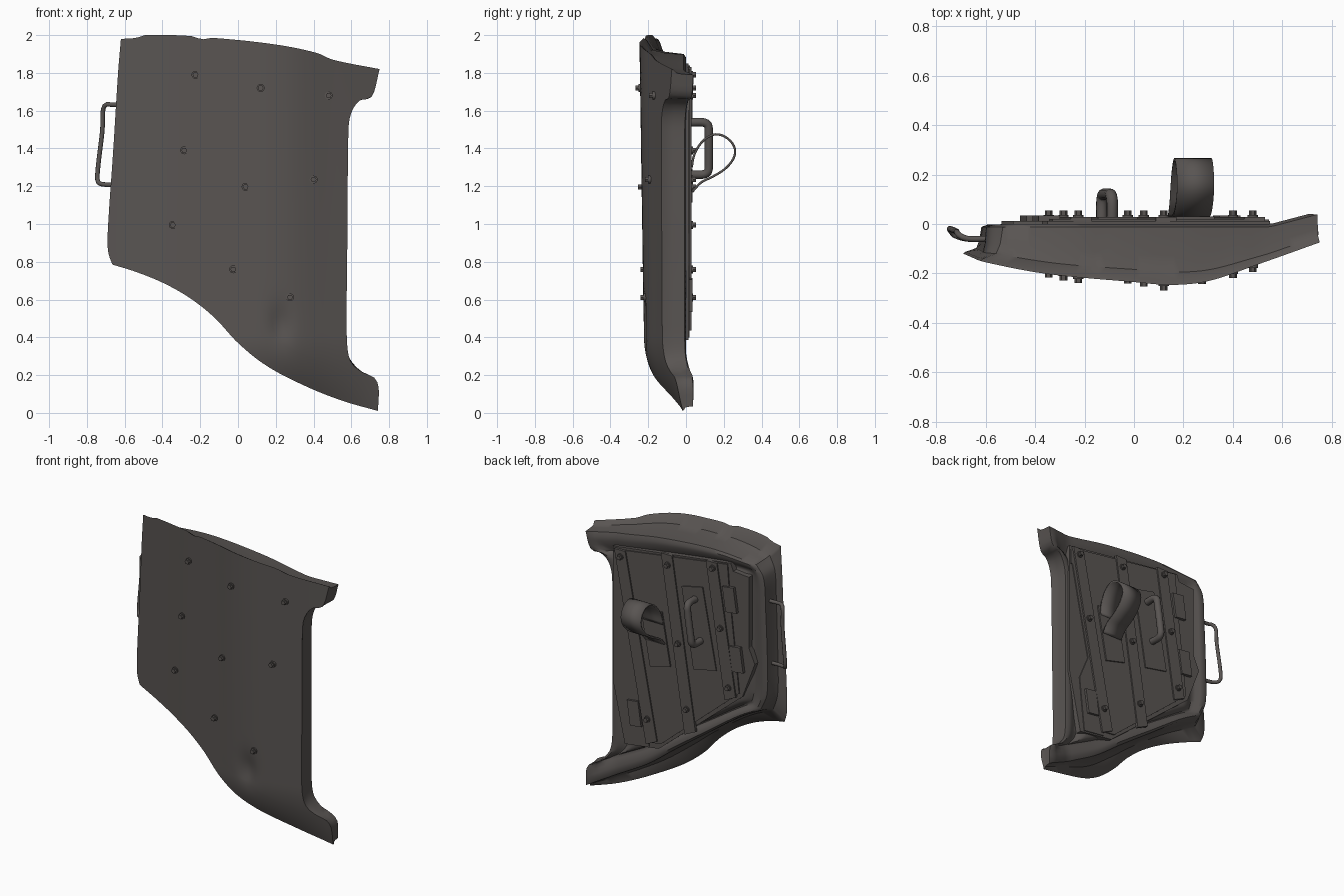
import bpy, bmesh, math
from mathutils import Vector

if "Cube" in bpy.data.objects:
    bpy.data.objects.remove(bpy.data.objects["Cube"])

mat = bpy.data.materials.new("dark_metal")
mat.diffuse_color = (0.10, 0.09, 0.085, 1)
mat.use_nodes = True
mat.node_tree.nodes["Principled BSDF"].inputs["Base Color"].default_value = mat.diffuse_color


def finish(name, bm, angle=35):
    bmesh.ops.recalc_face_normals(bm, faces=bm.faces)
    me = bpy.data.meshes.new(name)
    bm.to_mesh(me)
    bm.free()
    ob = bpy.data.objects.new(name, me)
    bpy.context.collection.objects.link(ob)
    me.materials.append(mat)
    bpy.ops.object.select_all(action='DESELECT')
    ob.select_set(True)
    bpy.context.view_layer.objects.active = ob
    bpy.ops.object.shade_smooth_by_angle(angle=math.radians(angle))
    return ob


def curve(pts, n):
    """Smooth curve through the points, resampled evenly to n+1 points."""
    p = [Vector((q[0], 0, q[1])) if len(q) == 2 else Vector(q) for q in pts]
    d = []
    for i in range(len(p) - 1):
        a, b, c, e = p[max(i - 1, 0)], p[i], p[i + 1], p[min(i + 2, len(p) - 1)]
        k = (c - b).length
        m0 = (c - a).normalized() * k
        m1 = (e - b).normalized() * k
        for s in range(16):
            t = s / 16
            d.append(b * (2*t**3 - 3*t*t + 1) + m0 * (t**3 - 2*t*t + t)
                     + c * (3*t*t - 2*t**3) + m1 * (t**3 - t*t))
    d.append(p[-1])
    acc = [0]
    for a, b in zip(d, d[1:]):
        acc.append(acc[-1] + (b - a).length)
    out, j = [], 0
    for i in range(n + 1):
        s = acc[-1] * i / n
        while j < len(d) - 2 and acc[j + 1] < s:
            j += 1
        out.append(d[j].lerp(d[j + 1], (s - acc[j]) / max(acc[j + 1] - acc[j], 1e-9)))
    return out


NU, NV = 44, 64


def patch(left, right, bottom, top):
    """Surface grid blended between four border curves."""
    L, R, B, T = curve(left, NV), curve(right, NV), curve(bottom, NU), curve(top, NU)
    g = []
    for j in range(NV + 1):
        v = j / NV
        g.append([])
        for i in range(NU + 1):
            u = i / NU
            g[j].append(L[j]*(1-u) + R[j]*u + B[i]*(1-v) + T[i]*v
                        - (B[0]*(1-u) + B[NU]*u)*(1-v) - (T[0]*(1-u) + T[NU]*u)*v)
    return g


SKIN = [(-.70, -.125), (-.6, -.155), (-.35, -.202), (0, -.235), (.15, -.247),
        (.3, -.232), (.5, -.165), (.76, -.072)]
skin_curve = curve([(x, y) for x, y in SKIN], 120)


def skin_y(x, z):
    y = SKIN[-1][1]
    for a, b in zip(skin_curve, skin_curve[1:]):
        if x <= b.x:
            y = a.z + (b.z - a.z) * max(0, (x - a.x) / (b.x - a.x))
            break
    y *= 0.88 + 0.06 * z
    if z < .4:
        y *= 1 - .8 * ((.4 - z) / .4) ** 2
    # dent under the lowest bolt
    return y + .025 * math.exp(-((x - .225) / .05) ** 2 - ((z - .47) / .1) ** 2)


def back_y(x):
    return .05 * max(0, (x - .55) / .19)


# Door shell: curved outer skin, stepped rim, grooved back frame
front = patch(
    [(-.665, .785), (-.687, .85), (-.69, .95), (-.66, 1.4), (-.635, 1.8), (-.62, 1.98)],
    [(.742, .01), (.735, .17), (.65, .22), (.6, .265), (.58, .34), (.575, .5), (.58, 1),
     (.585, 1.5), (.6, 1.59), (.645, 1.655), (.705, 1.67), (.75, 1.82)],
    [(-.665, .785), (-.55, .75), (-.4, .69), (-.25, .605), (-.12, .5), (0, .37),
     (.15, .25), (.35, .145), (.55, .065), (.742, .01)],
    [(-.62, 1.98), (-.54, 1.985), (-.49, 2), (-.25, 1.995), (-.19, 1.978), (-.13, 1.985),
     (.2, 1.95), (.42, 1.905), (.5, 1.87), (.75, 1.82)])
back = patch(
    [(-.56, .88), (-.61, 1), (-.615, 1.2), (-.6, 1.6), (-.585, 1.8), (-.53, 1.88)],
    [(.738, .035), (.73, .165), (.65, .22), (.59, .29), (.572, .36), (.568, .5), (.568, 1),
     (.57, 1.5), (.592, 1.6), (.64, 1.655), (.705, 1.67), (.742, 1.79)],
    [(-.56, .88), (-.4, .79), (-.15, .61), (.1, .43), (.3, .28), (.5, .165), (.738, .035)],
    [(-.53, 1.88), (-.2, 1.9), (.2, 1.87), (.5, 1.82), (.742, 1.79)])
bm = bmesh.new()
for j in range(NV + 1):
    for i in range(NU + 1):
        p = front[j][i]
        p.y = skin_y(p.x, p.z)
        q = back[j][i]
        m = min(i / NU, 1 - i / NU, j / NV, 1 - j / NV)
        q.y = back_y(q.x) - .03 * math.exp(-((m - .085) / .035) ** 2)
        if m == 0:
            q.y = back_y(q.x) - .012
rim = ([(0, i) for i in range(NU)] + [(j, NU) for j in range(NV)]
       + [(NV, i) for i in range(NU, 0, -1)] + [(j, 0) for j in range(NV, 0, -1)])
fv = [[bm.verts.new(p) for p in r] for r in front]
bv = [[bm.verts.new(p) for p in r] for r in back]
for g in (fv, bv):
    for j in range(NV):
        for i in range(NU):
            bm.faces.new((g[j][i], g[j][i+1], g[j+1][i+1], g[j+1][i]))
rings = [[fv[j][i] for j, i in rim]]
for w, d in ((.12, .07), (.7, .22), (.88, .5)):
    ring = []
    for j, i in rim:
        c = front[j][i].lerp(back[j][i], w)
        c.y = front[j][i].y * (1 - d) + back[j][i].y * d
        ring.append(bm.verts.new(c))
    rings.append(ring)
rings.append([bv[j][i] for j, i in rim])
for a, b in zip(rings, rings[1:]):
    for k in range(len(rim)):
        n = (k + 1) % len(rim)
        bm.faces.new((a[k], a[n], b[n], b[k]))
finish("door_shell", bm, 40)


def slab(name, pts, y0, y1):
    bm = bmesh.new()
    f = bm.faces.new([bm.verts.new((x, y0, z)) for x, z in pts])
    r = bmesh.ops.extrude_face_region(bm, geom=[f])
    for v in r["geom"]:
        if isinstance(v, bmesh.types.BMVert):
            v.co.y = y1
    return finish(name, bm, 20)


# Layered inner plates
slab("inner_plate", [(.55, 1.73), (-.35, 1.85), (-.37, 1.80), (-.49, 1.79), (-.49, 1.3),
                     (-.535, 1.2), (-.44, .95), (.2, .42), (.46, .385), (.55, .8)], -.03, .012)
slab("centre_sheet", [(.5, 1.72), (-.33, 1.84), (-.35, 1.6), (-.42, .97), (.18, .46), (.27, .45)],
     .01, .02)
slab("side_sheet", [(.545, 1.6), (.53, 1.6), (.40, .95), (.47, .78), (.43, .40), (.27, .42),
                    (.3, .6), (.49, 1.7), (.545, 1.7)], .01, .018)

# Battens along the bolt rows
for k, (x0, z0, x1, z1) in enumerate([(-.213, 1.83, -.357, .92), (.13, 1.79, -.05, .6),
                                      (.488, 1.725, .245, .455)]):
    slab(f"batten_{k+1}", [(x0-.042, z0), (x0+.042, z0), (x1+.042, z1-.02), (x1-.042, z1+.02)],
         .01, .029)

# Raised pads
slab("grab_handle_pad", [(.015, 1.6), (-.145, 1.635), (-.25, 1.085), (-.075, 1.05)], .015, .028)
slab("strap_pad", [(.325, 1.36), (.165, 1.38), (.1, 1.02), (.255, .98)], .015, .03)
for k, (x, z) in enumerate([(-.355, 1.605), (-.405, 1.205), (.375, .625)]):
    slab(f"small_pad_{k+1}", [(x-.03, z+.09), (x+.055, z+.08), (x+.03, z-.09), (x-.055, z-.08)],
         .01, .034)

# Through bolts: washer and hex head on both sides


def bolt(name, x, z, y, s):
    bm = bmesh.new()
    for r, n, a, b in ((.021, 16, -.012, .009), (.0155, 6, .007, .026)):
        lo = [bm.verts.new((x + r*math.cos(2*math.pi*k/n), y + s*a, z + r*math.sin(2*math.pi*k/n)))
              for k in range(n)]
        hi = [bm.verts.new((v.co.x, y + s*b, v.co.z)) for v in lo]
        bm.faces.new(lo)
        bm.faces.new(hi)
        for k in range(n):
            bm.faces.new((lo[k], lo[(k+1) % n], hi[(k+1) % n], hi[k]))
    finish(name, bm, 30)


for k, (x, z) in enumerate([(-.225, 1.79), (.12, 1.72), (.48, 1.68), (-.285, 1.39), (.04, 1.197),
                            (.4, 1.235), (-.345, .995), (-.025, .76), (.275, .612)]):
    bolt(f"front_bolt_{k+1}", x, z, skin_y(x, z), -1)
    bolt(f"back_bolt_{k+1}", x, z, .028, 1)


def tube(name, pts, r, n=36, sides=12):
    p = curve(pts, n)
    bm = bmesh.new()
    prev, ref = None, Vector((1, .2, .1))
    for i, c in enumerate(p):
        t = (p[min(i+1, n)] - p[max(i-1, 0)]).normalized()
        ref = (ref - t * ref.dot(t)).normalized()
        o = t.cross(ref)
        ring = [bm.verts.new(c + (ref*math.cos(2*math.pi*k/sides) + o*math.sin(2*math.pi*k/sides))*r)
                for k in range(sides)]
        if prev:
            for k in range(sides):
                m = (k + 1) % sides
                bm.faces.new((prev[k], prev[m], ring[m], ring[k]))
        else:
            bm.faces.new(ring)
        prev = ring
    bm.faces.new(prev)
    finish(name, bm, 50)


# Inner grab handle and outer wire handle
tube("inner_grab_handle", [(-.088, .02, 1.538), (-.088, .09, 1.538), (-.092, .115, 1.525),
                           (-.096, .12, 1.49), (-.122, .12, 1.31), (-.126, .115, 1.275),
                           (-.13, .09, 1.262), (-.13, .02, 1.262)], .023)
tube("outer_wire_handle", [(-.60, -.06, 1.63), (-.67, -.06, 1.632), (-.7, -.05, 1.632),
                           (-.715, -.035, 1.6), (-.718, -.03, 1.5), (-.743, -.02, 1.28),
                           (-.742, -.025, 1.225), (-.725, -.045, 1.212), (-.67, -.06, 1.207),
                           (-.60, -.06, 1.205)], .012)

# Pull strap loop
bm = bmesh.new()
prev = None
for p in curve([(0, .03, 1.30), (0, .045, 1.37), (0, .09, 1.44), (0, .15, 1.474), (0, .21, 1.46),
                (0, .255, 1.41), (0, .255, 1.355), (0, .21, 1.295), (0, .14, 1.25),
                (0, .08, 1.22), (0, .033, 1.17)], 40):
    sh = .12 * (p.z - 1.4)
    row = [bm.verts.new((x + sh, p.y, p.z)) for x in (.165, .315)]
    if prev:
        bm.faces.new((prev[0], prev[1], row[1], row[0]))
    prev = row
strap = finish("pull_strap", bm, 40)
mod = strap.modifiers.new("thickness", 'SOLIDIFY')
mod.thickness = .012
mod.offset = 0
